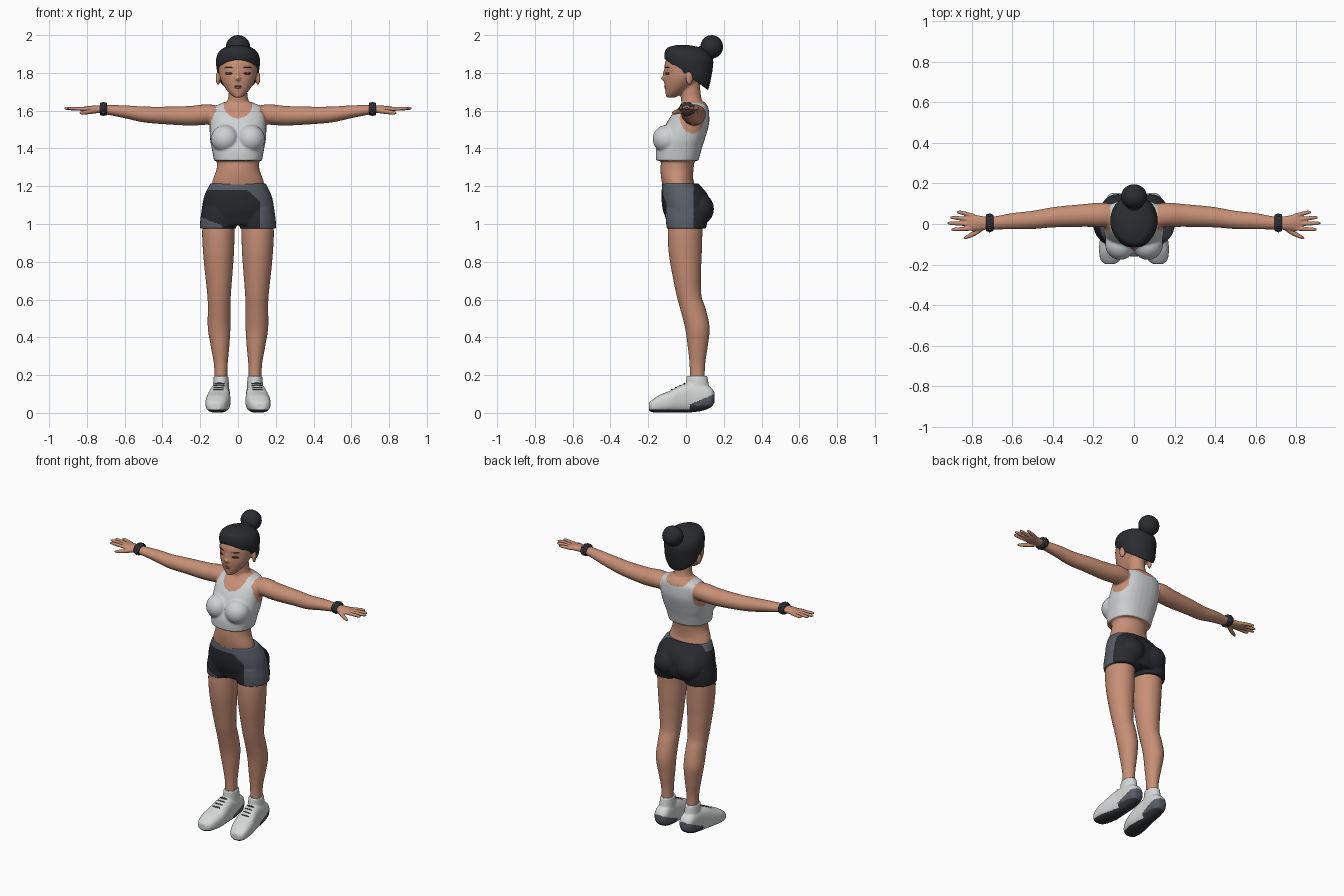
import bpy
import bmesh
from math import cos, sin, pi, radians
from mathutils import Matrix, Vector

old_cube = bpy.data.objects.get("Cube")
if old_cube:
    bpy.data.objects.remove(old_cube, do_unlink=True)


def material(name, red, green, blue):
    mat = bpy.data.materials.new(name)
    mat.use_nodes = True
    color = (red, green, blue, 1)
    mat.diffuse_color = color
    shader = next(n for n in mat.node_tree.nodes if n.type == 'BSDF_PRINCIPLED')
    shader.inputs["Base Color"].default_value = color
    shader.inputs["Roughness"].default_value = .7
    return mat


SKIN = material("skin", .57, .275, .18)
HAIR = material("charcoal hair", .024, .025, .03)
WHITE = material("pale grey fabric", .62, .64, .65)
BLACK = material("black fabric", .022, .023, .028)
GREY = material("slate grey", .1, .11, .135)
SHOE = material("white leather", .67, .68, .68)
SOLE = material("dark rubber", .035, .037, .042)
LIPS = material("lip rose", .4, .15, .1)
EYE = material("dark brown", .05, .028, .022)
BAND = material("band black", .03, .03, .035)


def loft(bm, axis, keys, side=1, power=2.0, count=32, steps=5):
    """Closed tube through keys (position, centre a, centre b, radius a, radius b)."""
    last = len(keys) - 1

    def slope(i, k):
        lo, hi = keys[max(i - 1, 0)], keys[min(i + 1, last)]
        return (hi[k] - lo[k]) / (hi[0] - lo[0])

    rows = []
    for i in range(last):
        p, q = keys[i], keys[i + 1]
        span = q[0] - p[0]
        for s in range(steps + (i == last - 1)):
            u = s / steps
            row = [p[0] + span * u]
            for k in range(1, 5):
                ease = u * u * (3 - 2 * u)
                row.append(p[k] + (q[k] - p[k]) * ease
                           + span * slope(i, k) * u * (1 - u) ** 2
                           - span * slope(i + 1, k) * u * u * (1 - u))
            rows.append(row)
    rings = []
    for t, a, b, ra, rb in rows:
        ring = []
        for j in range(count):
            c, s = cos(2 * pi * j / count), sin(2 * pi * j / count)
            pa = a + ra * abs(c) ** (2 / power) * (1 if c > 0 else -1)
            pb = b + rb * abs(s) ** (2 / power) * (1 if s > 0 else -1)
            x, y, z = {'x': (t, pa, pb), 'y': (pa, t, pb), 'z': (pa, pb, t)}[axis]
            ring.append(bm.verts.new((x * side, y, z)))
        rings.append(ring)
    for low, high in zip(rings, rings[1:]):
        for j in range(count):
            k = (j + 1) % count
            bm.faces.new((low[j], low[k], high[k], high[j]))
    bm.faces.new(rings[0])
    bm.faces.new(rings[-1])


def ball(bm, center, radii, turn=0):
    place = (Matrix.Translation(center) @ Matrix.Rotation(radians(turn), 4, 'Z')
             @ Matrix.Diagonal((*radii, 1)))
    bmesh.ops.create_uvsphere(bm, u_segments=24, v_segments=16, radius=1, matrix=place)


def finish(name, bm, mats, rule=None, voxel=0, relax=4):
    """Make an object, optionally fuse its volumes, then colour faces by rule."""
    bmesh.ops.recalc_face_normals(bm, faces=bm.faces)
    mesh = bpy.data.meshes.new(name)
    bm.to_mesh(mesh)
    bm.free()
    obj = bpy.data.objects.new(name, mesh)
    bpy.context.collection.objects.link(obj)
    if voxel:
        remesh = obj.modifiers.new("fuse", 'REMESH')
        remesh.mode = 'VOXEL'
        remesh.voxel_size = voxel
        smooth = obj.modifiers.new("relax", 'SMOOTH')
        smooth.factor = .5
        smooth.iterations = relax
        graph = bpy.context.evaluated_depsgraph_get()
        obj.data = bpy.data.meshes.new_from_object(obj.evaluated_get(graph))
        obj.modifiers.clear()
    obj.data.materials.clear()
    for mat in mats:
        obj.data.materials.append(mat)
    for face in obj.data.polygons:
        face.use_smooth = True
        face.material_index = rule(face.center) if rule else 0
    return obj


# Body: waist, chest, neck, head, arms and legs fused into one surface
body = bmesh.new()
loft(body, 'z', [(1.1, 0, 0, .15, .1), (1.22, 0, -.043, .137, .085),
                 (1.3, 0, -.047, .112, .088), (1.4, 0, -.03, .12, .09)])
loft(body, 'z', [(1.335, 0, -.047, .127, .113), (1.4, 0, -.037, .139, .121),
                 (1.45, 0, -.02, .148, .12), (1.53, 0, .008, .15, .114),
                 (1.59, 0, .028, .145, .094), (1.62, 0, .04, .128, .076),
                 (1.645, 0, .04, .075, .06)], power=2.4)
loft(body, 'z', [(1.58, 0, .04, .075, .06), (1.64, 0, .032, .06, .057),
                 (1.68, 0, .026, .05, .053), (1.76, 0, .02, .05, .052)])
loft(body, 'z', [(1.67, 0, -.08, .02, .024), (1.69, 0, -.063, .044, .045),
                 (1.72, 0, -.046, .068, .066), (1.76, 0, -.025, .09, .091),
                 (1.8, 0, -.01, .101, .104), (1.85, 0, .002, .104, .114),
                 (1.9, 0, .005, .085, .09), (1.93, 0, .005, .04, .05)])
ball(body, (0, -.115, 1.77), (.015, .018, .013))
ball(body, (0, -.11, 1.79), (.009, .013, .03))
for side in (1, -1):
    ball(body, (side * .068, -.1, 1.45), (.075, .077, .075))
    ball(body, (side * .105, .018, 1.773), (.012, .02, .037), side * 20)
    loft(body, 'x', [(.08, .04, 1.575, .055, .045), (.16, .045, 1.58, .06, .054),
                     (.25, .042, 1.573, .056, .052), (.4, .033, 1.575, .05, .046),
                     (.5, .02, 1.58, .045, .042), (.6, .014, 1.594, .04, .034),
                     (.68, .006, 1.603, .033, .027), (.73, .003, 1.606, .031, .022)], side)
    loft(body, 'z', [(.1, .09, .06, .033, .04), (.25, .091, .06, .036, .041),
                     (.35, .095, .062, .049, .053), (.45, .1, .06, .06, .065),
                     (.55, .1, .037, .06, .068), (.62, .1, .016, .062, .066),
                     (.75, .102, .002, .074, .078), (.85, .103, -.004, .082, .088),
                     (.95, .104, -.005, .086, .092), (1.05, .1, 0, .085, .09)], side)


def clothing(c):
    if c.z < 1.338 or c.z > 1.66 or abs(c.x) > .16:
        return 0
    depth = .08 if c.y < .03 else .035
    if (c.x / .078) ** 2 + ((c.z - 1.64) / depth) ** 2 < 1:
        return 0
    if abs(c.x) > .135 and c.z > 1.56:
        return 0
    hole = ((c.y - .035) / .068) ** 2 + ((c.z - 1.57) / .09) ** 2 < 1
    return 0 if abs(c.x) > .115 and hole else 1


finish("body_with_cropped_top", body, [SKIN, WHITE], clothing, .006)

# Shorts with an asymmetric grey panel
shorts = bmesh.new()
loft(shorts, 'z', [(.995, 0, .005, .19, .1), (1.03, 0, .008, .197, .115),
                   (1.08, 0, .002, .192, .126), (1.15, 0, -.006, .178, .124),
                   (1.215, 0, -.03, .147, .096)], power=2.2)
for side in (1, -1):
    ball(shorts, (side * .08, .068, 1.08), (.085, .08, .085))
    loft(shorts, 'z', [(.975, .106, .002, .096, .104), (1.03, .103, .004, .096, .112),
                       (1.08, .1, .005, .09, .112)], side)


def panel(c):
    left_side = c.x > .115 - 1.1 * max(0, c.z - 1.12) and c.y < .04
    waistband = c.z > 1.18 and c.y < .02
    right_hem = c.x < -.08 and c.y < -.02 and c.z < .99 - .4 * (c.x + .08)
    return int(left_side or waistband or right_hem)


finish("shorts", shorts, [BLACK, GREY], panel, .006)

# Hair cap trimmed along a sloping hairline, and the bun
hair = bmesh.new()
loft(hair, 'z', [(1.7, 0, .07, .06, .045), (1.76, 0, .05, .099, .08),
                 (1.82, 0, .024, .113, .117), (1.87, 0, .015, .116, .128),
                 (1.91, 0, .005, .102, .117), (1.935, 0, -.01, .07, .085),
                 (1.948, 0, -.02, .02, .03)], count=48)
cut = bmesh.ops.bisect_plane(hair, geom=hair.verts[:] + hair.edges[:] + hair.faces[:],
                             plane_co=(0, -.11, 1.872), plane_no=Vector((0, .72, 1)),
                             clear_inner=True)
rim = [e for e in cut["geom_cut"] if isinstance(e, bmesh.types.BMEdge)]
bmesh.ops.holes_fill(hair, edges=rim)
finish("hair_cap", hair, [HAIR])
bun = bmesh.new()
ball(bun, (0, .136, 1.938), (.064, .06, .062))
ball(bun, (0, .1, 1.91), (.045, .045, .04))
finish("hair_bun", bun, [HAIR])

# Face details
eyes = bmesh.new()
for side in (1, -1):
    ball(eyes, (side * .05, -.098, 1.797), (.023, .005, .006), side * 30)
    ball(eyes, (side * .05, -.1, 1.828), (.026, .004, .003), side * 30)
finish("eyes_and_brows", eyes, [EYE])
mouth = bmesh.new()
ball(mouth, (0, -.108, 1.729), (.022, .008, .005))
ball(mouth, (0, -.107, 1.721), (.019, .008, .006))
finish("lips", mouth, [LIPS])

for side, label in ((1, "left"), (-1, "right")):
    # Hand: palm, four fingers and thumb
    hand = bmesh.new()
    loft(hand, 'x', [(.7, .003, 1.606, .028, .02), (.76, .005, 1.608, .036, .019),
                     (.81, .008, 1.608, .042, .014), (.825, .008, 1.608, .036, .01)], side)
    for root, tip, reach in ((.04, .058, .875), (.02, .032, .907),
                             (-.001, .004, .92), (-.022, -.027, .903)):
        loft(hand, 'x', [(.79, root, 1.608, .011, .011),
                         (reach - .015, tip, 1.612, .009, .009),
                         (reach, tip, 1.612, .004, .004)], side, count=12)
    loft(hand, 'x', [(.735, -.012, 1.602, .014, .014), (.78, -.042, 1.595, .014, .013),
                     (.825, -.064, 1.589, .01, .01), (.84, -.07, 1.588, .004, .004)],
         side, count=12)
    finish(label + "_hand", hand, [SKIN], None, .004, 2)

    # Wristband with a ring of studs
    band = bmesh.new()
    loft(band, 'x', [(.694, .006, 1.609, .039, .031), (.698, .006, 1.609, .042, .034),
                     (.726, .006, 1.609, .042, .034), (.73, .006, 1.609, .039, .031)], side)
    finish(label + "_wristband", band, [BAND])
    studs = bmesh.new()
    for i in range(10):
        turn = 2 * pi * i / 10
        spot = (side * .712, .006 + .042 * cos(turn), 1.609 + .034 * sin(turn))
        ball(studs, spot, (.007, .005, .005))
    finish(label + "_wristband_studs", studs, [GREY])

    # Trainer: foot and ankle collar, with sole and heel colours
    shoe = bmesh.new()
    loft(shoe, 'y', [(-.197, .118, .033, .025, .02), (-.18, .117, .036, .046, .032),
                     (-.14, .112, .048, .06, .047), (-.09, .105, .058, .065, .057),
                     (-.03, .099, .074, .058, .073), (.03, .094, .082, .051, .079),
                     (.09, .091, .084, .049, .072), (.135, .09, .082, .042, .05),
                     (.152, .09, .082, .022, .025)], side, 2.6)
    loft(shoe, 'z', [(.07, .091, .062, .046, .068), (.14, .09, .06, .043, .062),
                     (.195, .09, .058, .039, .055)], side)

    def shoe_parts(c):
        if c.z < .018 or (c.z < .04 and c.y > .02):
            return 1
        return 2 if c.y > .02 and c.z < .045 + .42 * (c.y - .02) else 0

    finish(label + "_shoe", shoe, [SHOE, SOLE, GREY], shoe_parts, .005, 3)
    laces = bmesh.new()
    for i in range(4):
        ball(laces, (side * (.104 - .002 * i), -.075 + .022 * i, .122 + .011 * i),
             (.028, .005, .005))
    finish(label + "_laces", laces, [GREY])
